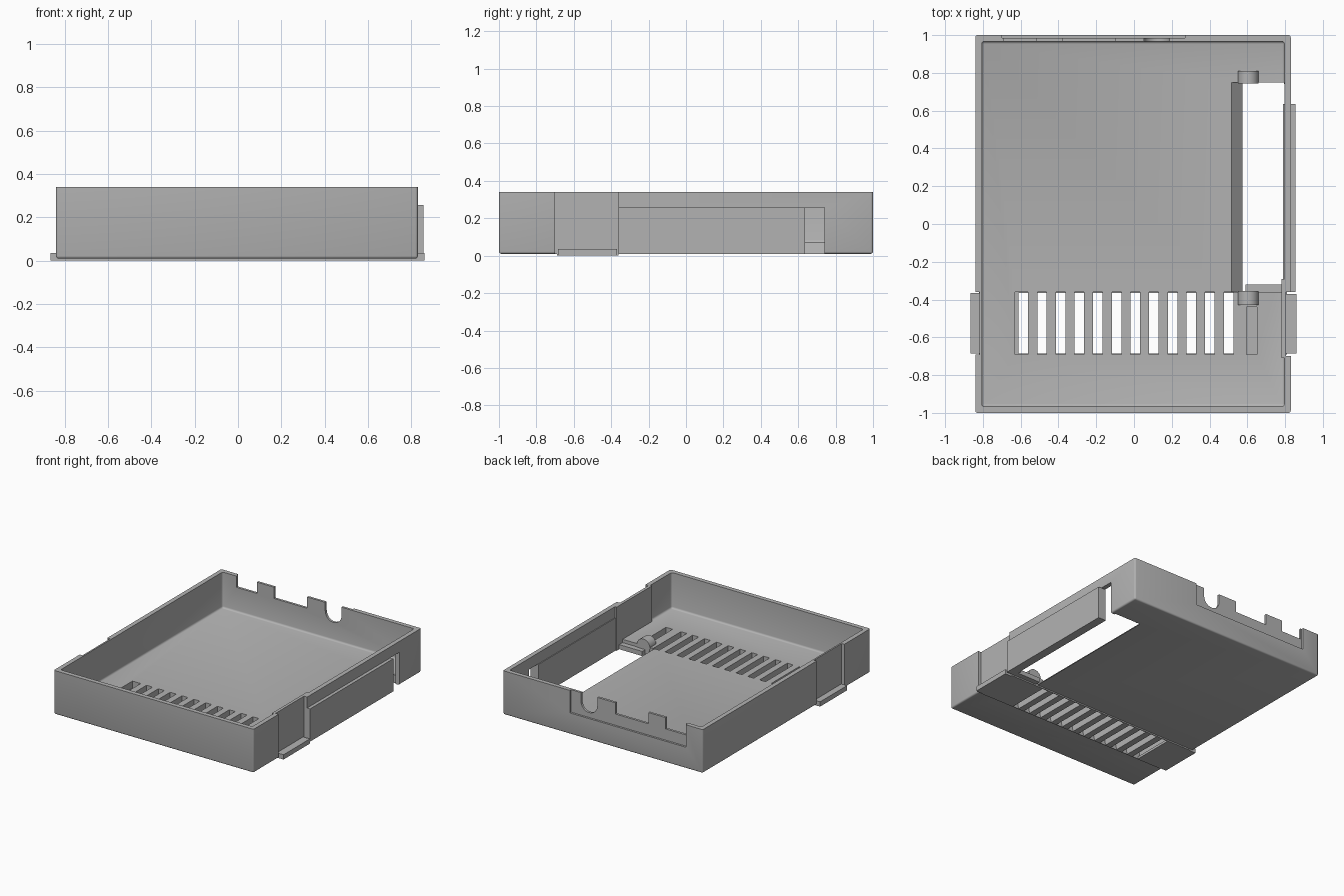
import bpy, bmesh, math

if "Cube" in bpy.data.objects:
    bpy.data.objects.remove(bpy.data.objects["Cube"], do_unlink=True)

grey = bpy.data.materials.new("plain grey")
grey.use_nodes = True
tone = (0.45, 0.45, 0.45, 1)
grey.diffuse_color = tone
grey.node_tree.nodes["Principled BSDF"].inputs["Base Color"].default_value = tone


def finish(name, bm):
    bmesh.ops.recalc_face_normals(bm, faces=bm.faces[:])
    mesh = bpy.data.meshes.new(name)
    bm.to_mesh(mesh)
    bm.free()
    mesh.materials.append(grey)
    ob = bpy.data.objects.new(name, mesh)
    bpy.context.collection.objects.link(ob)
    return ob


def box(name, x, y, z, round_edges=0):
    bm = bmesh.new()
    bmesh.ops.create_cube(bm, size=1)
    for v in bm.verts:
        v.co = [r[0] if c < 0 else r[1] for c, r in zip(v.co, (x, y, z))]
    if round_edges:
        bmesh.ops.bevel(bm, geom=bm.edges[:], offset=round_edges, segments=3,
                        profile=0.5, affect='EDGES')
    return finish(name, bm)


def prism(name, profile, y0, y1):
    """Extrude an (x, z) outline along y."""
    bm = bmesh.new()
    face = bm.faces.new([bm.verts.new((x, y0, z)) for x, z in profile])
    ext = bmesh.ops.extrude_face_region(bm, geom=[face])["geom"]
    for v in ext:
        if isinstance(v, bmesh.types.BMVert):
            v.co.y = y1
    return finish(name, bm)


def arc(cx, cz, r, a0, a1, n=16):
    angles = [math.radians(a0 + (a1 - a0) * i / n) for i in range(n + 1)]
    return [(cx + r * math.cos(a), cz + r * math.sin(a)) for a in angles]


def cut(target, cutters):
    for c in cutters:
        mod = target.modifiers.new("cut", 'BOOLEAN')
        mod.operation = 'DIFFERENCE'
        mod.solver = 'EXACT'
        mod.object = c
    bpy.context.view_layer.update()
    graph = bpy.context.evaluated_depsgraph_get()
    mesh = bpy.data.meshes.new_from_object(target.evaluated_get(graph))
    target.modifiers.clear()
    target.data = mesh
    for c in cutters:
        bpy.data.objects.remove(c, do_unlink=True)


BOTTOM, FLOOR, TOP = 0.01, 0.07, 0.34
SLOT_Y = (-0.69, -0.36)

# Open tray with thin walls
tray = box("tray", (-0.84, 0.83), (-1, 1), (BOTTOM, TOP + 0.1), 0.012)
cutters = [
    box("rim_cut", (-2, 2), (-2, 2), (TOP, 1)),
    box("cavity_cut", (-0.806, 0.796), (-0.966, 0.967), (FLOOR, 0.6), 0.014),
    # Hatch opening: sloped floor edge, then the gap in the side wall
    prism("hatch_cut", [(0.505, 0.08), (0.595, -0.01), (0.797, -0.01), (0.797, 0.08)], -0.36, 0.75),
    box("side_gap_cut", (0.75, 0.9), (-0.36, 0.74), (-0.1, 0.257)),
    # Shallow outside recesses for the base strap and the rear cover
    box("right_recess_cut", (0.803, 0.9), (-0.7, -0.36), (-0.1, 0.6)),
    box("left_recess_cut", (-0.9, -0.818), (-0.69, -0.36), (-0.1, 0.6)),
    box("rear_recess_cut", (-0.7, 0.27), (0.985, 1.1), (0.17, 0.6)),
    # Cable notches in the rear wall
    box("small_notch_cut", (-0.69, -0.52), (0.9, 1.1), (0.255, 0.6)),
    box("wide_notch_cut", (-0.375, -0.1), (0.9, 1.1), (0.255, 0.6)),
    prism("round_notch_cut", [(0.052, 0.6)] + arc(0.12, 0.275, 0.068, 180, 360) + [(0.188, 0.6)], 0.9, 1.1),
]

# Vent slots through the floor
vents = [-0.586 + 0.0988 * i for i in range(12)]
for x in vents:
    left = x - 0.044 if x == vents[0] else x - 0.025
    cutters.append(box("vent_cut", (left, x + 0.025), SLOT_Y, (-0.1, 0.1)))
cutters.append(box("latch_slot_cut", (0.595, 0.65), (-0.69, -0.44), (-0.1, 0.1)))
cut(tray, cutters)

# Base strap under the vents
strap = box("base_strap", (-0.82, 0.81), SLOT_Y, (0, 0.018))
cut(strap, [box("strap_vent_cut", (x - 0.025, x + 0.025), (-0.685, -0.365), (-0.1, 0.1))
            for x in vents])

# Strap lips on both sides
box("right_strap_lip", (0.79, 0.86), (-0.685, -0.37), (0, 0.036))
box("left_strap_lip", (-0.865, -0.81), (-0.685, -0.365), (0, 0.036))

# Inner backing for the recessed right wall
box("wall_backing", (0.782, 0.804), (-0.71, -0.36), (0.02, TOP))
box("wall_backing_end", (0.782, 0.80), (-0.37, -0.29), (BOTTOM, TOP))

# Side panel hung outside the wall gap
box("side_panel", (0.79, 0.855), (-0.36, 0.635), (BOTTOM, 0.257))

# Ledge and rounded pivots at the hatch ends
box("hatch_ledge", (0.59, 0.79), (-0.365, -0.32), (BOTTOM, 0.045))
for name, y0, y1 in (("front_pivot", -0.43, -0.355), ("rear_pivot", 0.745, 0.81)):
    pivot = prism(name, arc(0.605, 0.067, 0.055, 0, 345, 23), y0, y1)

for ob in list(bpy.context.collection.objects):
    if ob.type == 'MESH' and ob.data.materials and ob.data.materials[0] == grey:
        bpy.ops.object.select_all(action='DESELECT')
        ob.select_set(True)
        bpy.context.view_layer.objects.active = ob
        bpy.ops.object.shade_smooth_by_angle(angle=math.radians(35))
